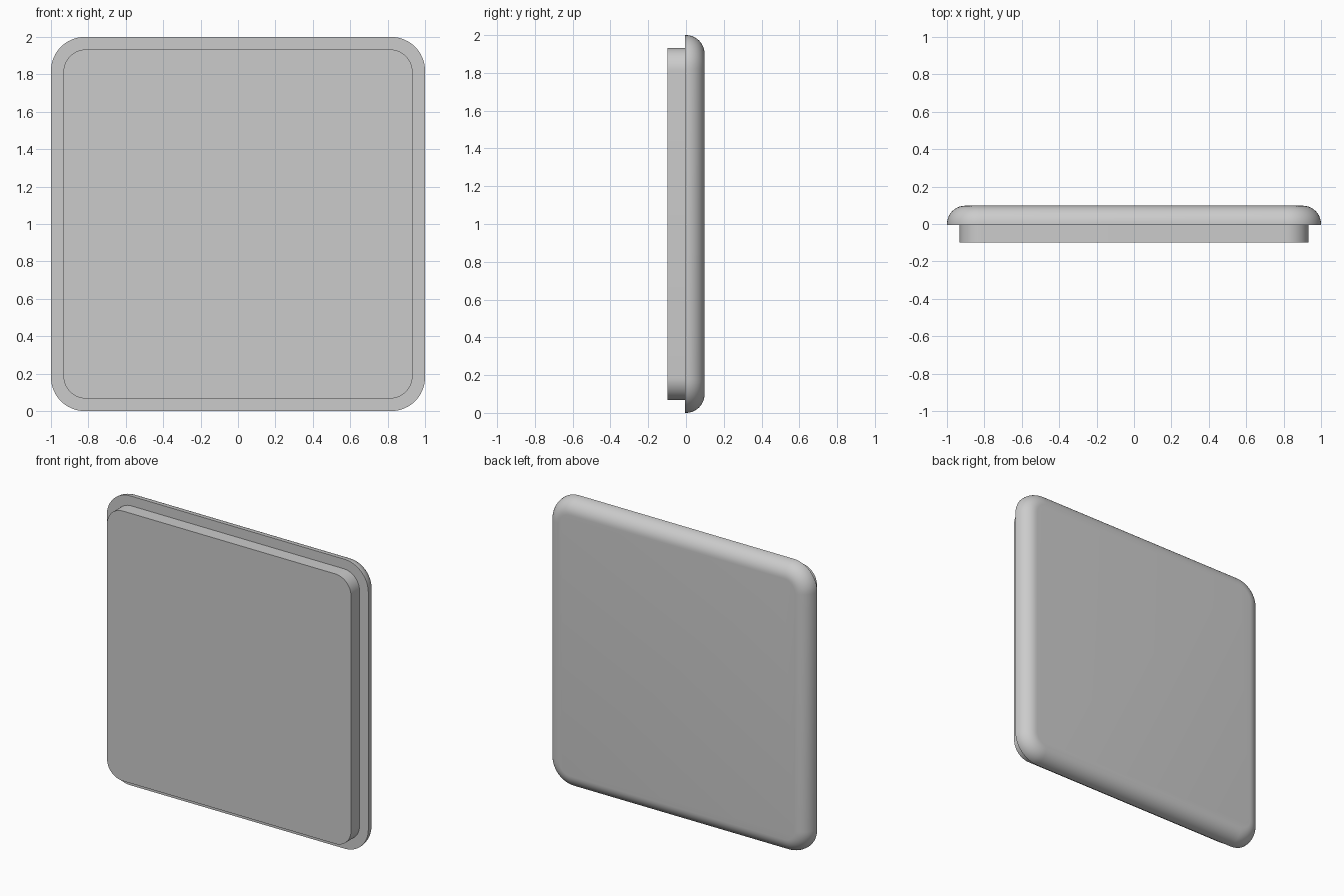
import bpy, bmesh
from math import sin, cos, pi

if "Cube" in bpy.data.objects:
    bpy.data.objects.remove(bpy.data.objects["Cube"])

SEG = 12   # steps per rounded corner
CZ = 1.0   # height of the centre


def ring(bm, half, radius, y):
    """Rounded square loop of vertices in the XZ plane."""
    verts = []
    c = half - radius
    for i, (sx, sz) in enumerate([(1, 1), (-1, 1), (-1, -1), (1, -1)]):
        for k in range(SEG + 1):
            a = (i + k / SEG) * pi / 2
            verts.append(bm.verts.new((sx * c + radius * cos(a), y,
                                       CZ + sz * c + radius * sin(a))))
    return verts


def slab(name, sections):
    """Closed solid lofted through (half size, corner radius, y) sections."""
    bm = bmesh.new()
    rings = [ring(bm, *s) for s in sections]
    for a, b in zip(rings, rings[1:]):
        n = len(a)
        for i in range(n):
            j = (i + 1) % n
            bm.faces.new((a[i], a[j], b[j], b[i]))
    bm.faces.new(rings[0])
    bm.faces.new(rings[-1])
    bmesh.ops.recalc_face_normals(bm, faces=bm.faces[:])
    mesh = bpy.data.meshes.new(name)
    bm.to_mesh(mesh)
    bm.free()
    obj = bpy.data.objects.new(name, mesh)
    bpy.context.collection.objects.link(obj)
    bpy.ops.object.select_all(action='DESELECT')
    obj.select_set(True)
    bpy.context.view_layer.objects.active = obj
    bpy.ops.object.shade_smooth_by_angle(angle=0.6)
    return obj


# Back plate: square front rim, edge rolled over to the flat rear face
F = 0.098
N = 10
rolled = [(1.0, 0.18, -0.005)]
for k in range(N + 1):
    t = k / N * pi / 2
    inset = F * (1 - cos(t))
    rolled.append((1.0 - inset, 0.18 - inset, F * sin(t)))
slab("back_plate", rolled)

# Front panel: smaller raised slab with crisp edges
slab("front_panel", [(0.933, 0.12, -0.098), (0.933, 0.12, -0.005)])
